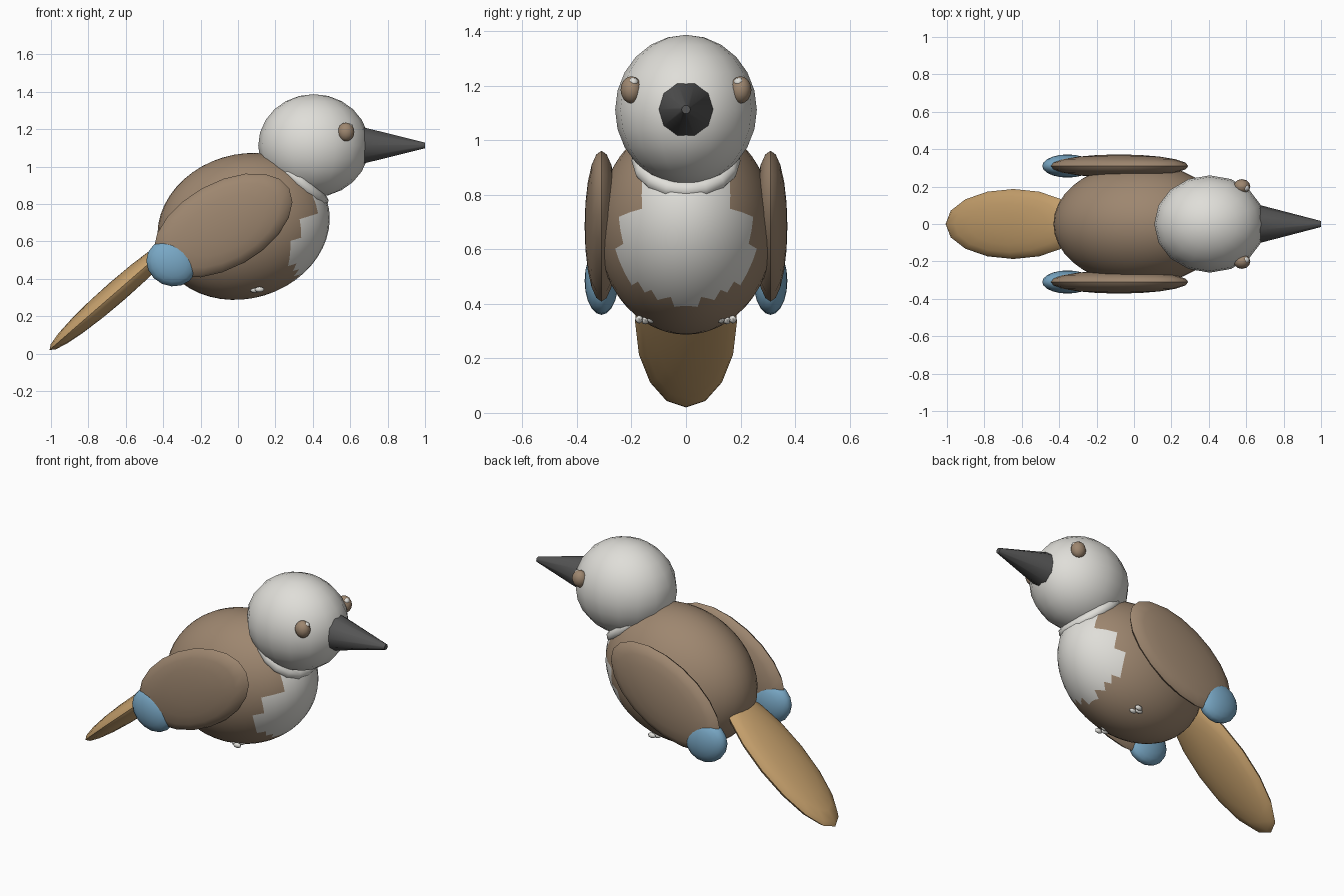
import bpy, bmesh
from math import radians, pi
from mathutils import Matrix, Vector

cube = bpy.data.objects.get("Cube")
if cube:
    bpy.data.objects.remove(cube, do_unlink=True)


def material(name, color):
    m = bpy.data.materials.new(name)
    m.use_nodes = True
    m.diffuse_color = (*color, 1)
    bsdf = next(n for n in m.node_tree.nodes if n.type == 'BSDF_PRINCIPLED')
    bsdf.inputs["Base Color"].default_value = (*color, 1)
    return m


white = material("off white", (0.74, 0.73, 0.69))
brown = material("feather brown", (0.34, 0.24, 0.16))
tan = material("tail tan", (0.56, 0.35, 0.15))
blue = material("wing tip blue", (0.19, 0.39, 0.56))
grey = material("beak grey", (0.09, 0.09, 0.09))


def finish(name, bm, mats, angle=50):
    """Turn a bmesh into a smooth shaded object."""
    bmesh.ops.recalc_face_normals(bm, faces=bm.faces[:])
    mesh = bpy.data.meshes.new(name)
    bm.to_mesh(mesh)
    bm.free()
    for m in mats:
        mesh.materials.append(m)
    obj = bpy.data.objects.new(name, mesh)
    bpy.context.collection.objects.link(obj)
    bpy.ops.object.select_all(action='DESELECT')
    obj.select_set(True)
    bpy.context.view_layer.objects.active = obj
    bpy.ops.object.shade_smooth_by_angle(angle=radians(angle))
    return obj


def ellipsoid(bm, center, radii, pitch=0, pole='Z', segments=16, rings=10):
    """Add an ellipsoid, tilted nose-up by pitch degrees, poles on one axis."""
    turn = {'X': Matrix.Rotation(pi / 2, 4, 'Y'),
            'Y': Matrix.Rotation(pi / 2, 4, 'X'),
            'Z': Matrix.Identity(4)}[pole]
    placed = (Matrix.Translation(center) @ Matrix.Rotation(-radians(pitch), 4, 'Y')
              @ Matrix.Diagonal((*radii, 1)) @ turn)
    bmesh.ops.create_uvsphere(bm, u_segments=segments, v_segments=rings,
                              radius=1, matrix=placed)


def blob(name, center, radii, mat, **options):
    bm = bmesh.new()
    ellipsoid(bm, center, radii, **options)
    return finish(name, bm, [mat])


# Body with a pale chest patch on the front faces
bm = bmesh.new()
ellipsoid(bm, (0.03, 0, 0.68), (0.467, 0.325, 0.385), pitch=17, segments=36, rings=24)
for face in bm.faces:
    x, y, z = face.calc_center_median()
    chest = (y / 0.25) ** 2 + ((z - 0.61) / 0.21) ** 2 < 1
    throat = abs(y) < 0.16 and z > 0.6
    face.material_index = int(x > 0.2 and z < 0.9 and (chest or throat))
finish("body", bm, [brown, white])

# Head and collar
blob("head", (0.405, 0, 1.112), (0.297, 0.26, 0.275), white, segments=16, rings=12)

bm = bmesh.new()
tilt = Matrix.Translation((0.325, 0, 0.925)) @ Matrix.Rotation(radians(41), 4, 'Y')
loops = []
for i in range(16):
    spin = Matrix.Rotation(2 * pi * i / 16, 4, 'Z')
    loops.append([bm.verts.new(tilt @ spin @ (Vector((0.165, 0, 0))
                  + Matrix.Rotation(2 * pi * j / 8, 3, 'Y') @ Vector((0.035, 0, 0))))
                  for j in range(8)])
for i in range(16):
    a, b = loops[i], loops[(i + 1) % 16]
    for j in range(8):
        k = (j + 1) % 8
        bm.faces.new((a[j], b[j], b[k], a[k]))
finish("collar", bm, [white])

# Beak
bm = bmesh.new()
bmesh.ops.create_cone(bm, cap_ends=True, segments=10, radius1=0.102, radius2=0.016,
                      depth=0.33, matrix=Matrix.Translation((0.835, 0, 1.113))
                      @ Matrix.Rotation(pi / 2, 4, 'Y'))
finish("beak", bm, [grey])

# Tail
blob("tail", (-0.645, 0, 0.335), (0.48, 0.187, 0.06), tan, pitch=41, rings=10)

# Paired parts
for side, s in (("left", 1), ("right", -1)):
    blob(side + "_wing", (-0.08, s * 0.31, 0.685), (0.405, 0.062, 0.228), brown,
         pitch=29, pole='Y', segments=20, rings=10)
    blob(side + "_wing_tip", (-0.355, s * 0.31, 0.485), (0.138, 0.062, 0.123), blue,
         pitch=-25, pole='Y', segments=16, rings=10)
    blob(side + "_eye", (0.577, s * 0.2, 1.185), (0.045, 0.04, 0.05), brown,
         segments=12, rings=8)
    blob(side + "_eye_glint", (0.598, s * 0.193, 1.213), (0.018, 0.018, 0.017), white,
         segments=8, rings=6)

    # Foot of three small toes
    bm = bmesh.new()
    for dx, dy, dz in ((0, 0, 0), (0.025, -0.022, 0.003), (0.02, 0.022, 0.003)):
        ellipsoid(bm, (0.09 + dx, s * 0.15 + dy, 0.34 + dz), (0.025, 0.014, 0.015),
                  segments=8, rings=6)
    finish(side + "_foot", bm, [white])
